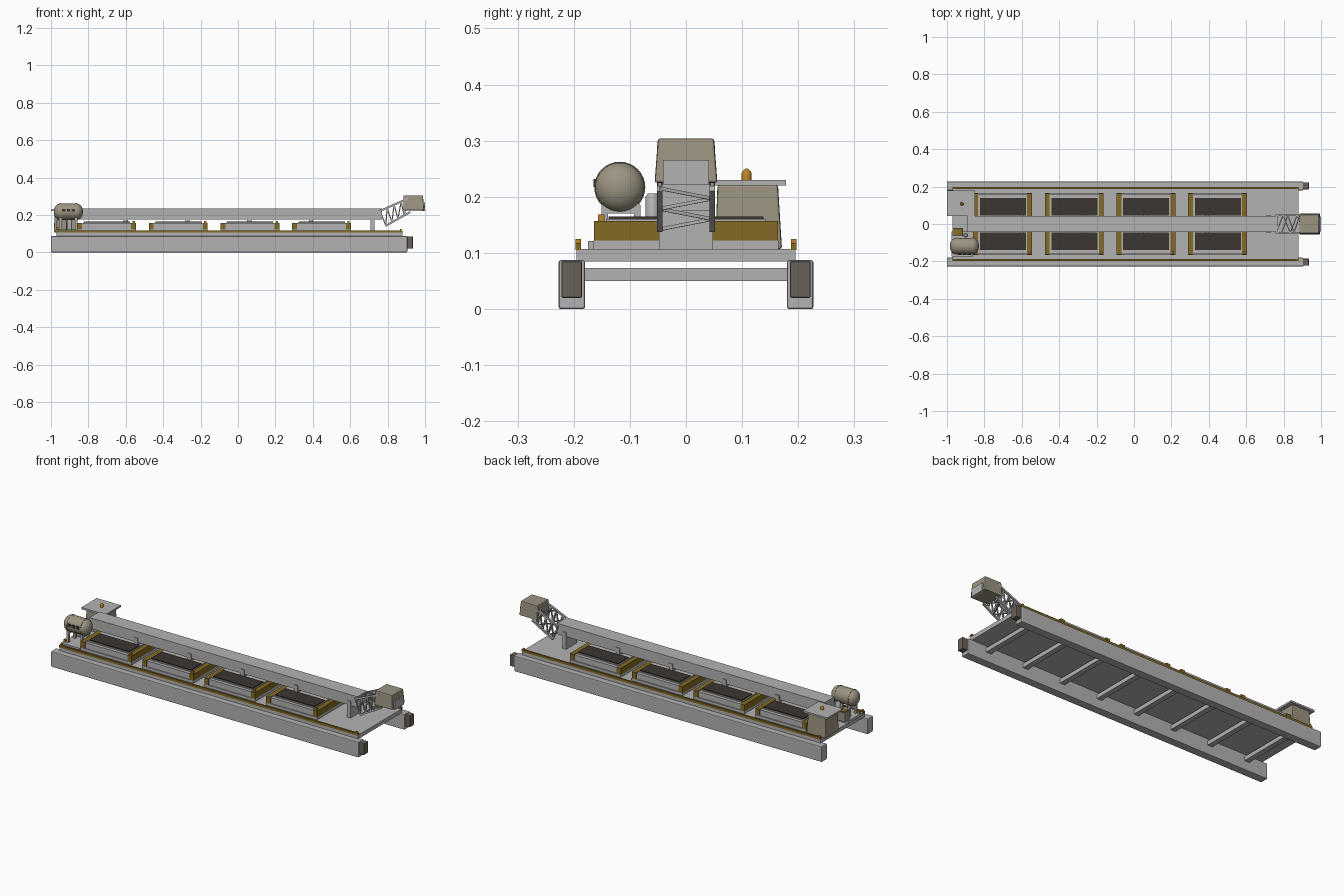
import bpy, bmesh, math
from mathutils import Vector

if "Cube" in bpy.data.objects:
    bpy.data.objects.remove(bpy.data.objects["Cube"])


def mat(name, c):
    m = bpy.data.materials.new(name)
    m.diffuse_color = (*c, 1)
    m.use_nodes = True
    m.node_tree.nodes["Principled BSDF"].inputs["Base Color"].default_value = m.diffuse_color
    return m


GREY = mat("light_grey", (0.45, 0.45, 0.45))
TAN = mat("tan", (0.33, 0.295, 0.22))
YELLOW = mat("dark_yellow", (0.23, 0.145, 0.017))
GRATE = mat("dark_brown", (0.045, 0.037, 0.03))
RUBBER = mat("bumper_brown", (0.14, 0.12, 0.095))
ORANGE = mat("orange", (0.5, 0.23, 0.02))


def finish(name, bm, m, bevel=0):
    bmesh.ops.recalc_face_normals(bm, faces=bm.faces)
    me = bpy.data.meshes.new(name)
    bm.to_mesh(me)
    bm.free()
    me.materials.append(m)
    o = bpy.data.objects.new(name, me)
    bpy.context.collection.objects.link(o)
    if bevel:
        b = o.modifiers.new("bevel", 'BEVEL')
        b.width, b.segments = bevel, 2
    return o


def box(name, x, y, z, m, bevel=0, taper=(0, 0, 0, 0)):
    """Box from ranges; taper pulls in the top at x0, x1, y0, y1."""
    bm = bmesh.new()
    bmesh.ops.create_cube(bm, size=1)
    for v in bm.verts:
        top = v.co.z > 0
        a, b = v.co.x > 0, v.co.y > 0
        v.co = (x[a] + top * (-taper[1] if a else taper[0]),
                y[b] + top * (-taper[3] if b else taper[2]), z[top])
    return finish(name, bm, m, bevel)


def bar(name, p, q, t, m):
    """Square bar between two points."""
    p, q = Vector(p), Vector(q)
    d = q - p
    bm = bmesh.new()
    bmesh.ops.create_cube(bm, size=1)
    bmesh.ops.scale(bm, vec=(t, t, d.length), verts=bm.verts)
    o = finish(name, bm, m)
    o.rotation_mode = 'QUATERNION'
    o.rotation_quaternion = d.to_track_quat('Z', 'Y')
    o.location = (p + q) / 2
    return o


def lathe(name, prof, loc, m, axis='Z', n=32):
    """Revolve (radius, height) points about an axis."""
    bm = bmesh.new()
    rings = []
    for r, h in prof:
        ring = []
        for i in range(n):
            a = 2 * math.pi * i / n
            c, s = r * math.cos(a), r * math.sin(a)
            ring.append(bm.verts.new((h, c, s) if axis == 'X' else (c, s, h)))
        rings.append(ring)
    for A, B in zip(rings, rings[1:]):
        for i in range(n):
            bm.faces.new((A[i], A[(i + 1) % n], B[(i + 1) % n], B[i]))
    bm.faces.new(rings[0])
    bm.faces.new(rings[-1])
    o = finish(name, bm, m)
    o.location = loc
    bpy.context.view_layer.objects.active = o
    o.select_set(True)
    bpy.ops.object.shade_smooth_by_angle(angle=math.radians(35))
    o.select_set(False)
    return o


def pair(s, a, b):
    return tuple(sorted((s * a, s * b)))


# Floats, bumpers and side rails
for s, side in ((-1, "front"), (1, "back")):
    box(side + "_float", (-1, 0.905), pair(s, 0.18, 0.227), (0, 0.087), GREY, 0.004)
    box(side + "_bumper", (0.9, 0.935), pair(s, 0.185, 0.222), (0.02, 0.085), RUBBER, 0.003)
    box(side + "_rail", (-0.97, 0.88), pair(s, 0.187, 0.197), (0.105, 0.118), YELLOW)
    for i, x in enumerate((-0.965, 0.865)):
        box(f"{side}_rail_light_{i}", (x, x + 0.01), pair(s, 0.187, 0.197), (0.118, 0.125), ORANGE)

# Deck and cross beams
box("deck", (-0.97, 0.88), (-0.195, 0.195), (0.085, 0.107), GREY)
for i in range(8):
    x = -0.87 + i * 0.235
    box(f"cross_beam_{i}", (x - 0.015, x + 0.015), (-0.185, 0.185), (0.05, 0.073), GREY)

# Four hatches with yellow ends and grated covers
for i in range(4):
    x = -0.86 + i * 0.383
    box(f"hatch_base_{i}", (x, x + 0.315), (-0.165, 0.165), (0.105, 0.122), GREY)
    box(f"hatch_body_{i}", (x + 0.02, x + 0.295), (-0.16, 0.16), (0.12, 0.154), GREY)
    box(f"hatch_rim_{i}", (x + 0.03, x + 0.285), (-0.142, 0.142), (0.154, 0.16), GREY)
    for j, e in enumerate((x, x + 0.289)):
        box(f"hatch_end_{i}_{j}", (e, e + 0.026), (-0.164, 0.164), (0.12, 0.157), YELLOW)
    box(f"hatch_light_{i}", (x + 0.296, x + 0.308), (-0.157, -0.145), (0.157, 0.168), ORANGE)
    for s in (-1, 1):
        box(f"grate_{i}_{s}", (x + 0.036, x + 0.282), pair(s, 0.045, 0.138), (0.159, 0.165), GRATE)

# Central conveyor and its saddles
box("conveyor_beam", (-0.89, 0.77), (-0.043, 0.043), (0.175, 0.235), GREY)
for i in range(5):
    x = -0.6 + i * 0.33
    box(f"conveyor_saddle_{i}", (x - 0.011, x + 0.011), (-0.048, 0.048), (0.107, 0.2), GREY)

# Sloping lattice boom
N = 4


def chord(k, top, y):
    t = k / N
    a, b = ((0.76, 0.222), (0.91, 0.288)) if top else ((0.79, 0.142), (0.92, 0.215))
    return (a[0] + (b[0] - a[0]) * t, y, a[1] + (b[1] - a[1]) * t)


Y = 0.047
for s in (-Y, Y):
    for top in (0, 1):
        bar(f"boom_chord_{top}_{s}", chord(0, top, s), chord(N, top, s), 0.01, GREY)
    for k in range(N):
        bar(f"boom_post_{k}_{s}", chord(k, 0, s), chord(k, 1, s), 0.006, GREY)
        bar(f"boom_brace_{k}_{s}", chord(k, 0, s), chord(k + 1, 1, s), 0.006, GREY)
for top in (0, 1):
    for k in range(N):
        s = Y if k % 2 else -Y
        bar(f"boom_tie_{top}_{k}", chord(k, top, s), chord(k + 1, top, -s), 0.006, GREY)

# Discharge head
box("discharge_head", (0.885, 0.995), (-0.056, 0.056), (0.225, 0.304), TAN, 0.004, (0, 0.006, 0.006, 0.006))
box("discharge_plate", (0.985, 1.0), (-0.041, 0.041), (0.222, 0.266), GREY)

# Tank with domed ends, bands, plates and legs
R, TY, TZ = 0.044, -0.118, 0.217
prof = []
for k in range(9):
    a = math.radians(4 + 86 * k / 8)
    prof.append((R * math.sin(a), -0.078 + 0.034 * (1 - math.cos(a))))
prof += [(r, -h) for r, h in reversed(prof)]
lathe("tank", prof, (-0.907, TY, TZ), TAN, 'X')
for i, x in enumerate((-0.95, -0.865)):
    lathe(f"tank_band_{i}", [(0.0455, -0.003), (0.0455, 0.003)], (x, TY, TZ), TAN, 'X')
    box(f"tank_cradle_{i}", (x - 0.008, x + 0.008), (-0.15, -0.083), (0.17, 0.188), GREY)
    for y in (-0.145, -0.087):
        box(f"tank_leg_{i}_{y}", (x - 0.006, x + 0.006), (y - 0.006, y + 0.006), (0.118, 0.185), GREY)
for i in range(3):
    x = -0.932 + i * 0.026
    box(f"tank_plate_{i}", (x - 0.009, x + 0.009), (-0.165, -0.157), (0.217, 0.232), GRATE)
box("tank_base", (-0.975, -0.86), (-0.175, -0.04), (0.105, 0.121), GREY)
lathe("pump_cylinder", [(0.012, 0.12), (0.012, 0.2), (0.008, 0.206)], (-0.9, -0.06, 0), GREY, n=20)
box("pump_box", (-0.97, -0.915), (-0.065, -0.022), (0.12, 0.17), TAN, 0.003)
box("pump_box_lid", (-0.965, -0.92), (-0.06, -0.027), (0.17, 0.175), YELLOW)
box("tank_light", (-0.972, -0.96), (-0.157, -0.145), (0.121, 0.135), ORANGE)

# Control cabin with roof and beacon
box("cabin", (-0.985, -0.865), (0.052, 0.171), (0.107, 0.221), TAN, 0.004, (0.006, 0.006, 0.004, 0.007))
box("cabin_roof", (-1.0, -0.85), (0.042, 0.178), (0.22, 0.23), GREY)
lathe("beacon", [(0.009, 0.23), (0.009, 0.242), (0.006, 0.247), (0.002, 0.25)], (-0.92, 0.108, 0), ORANGE, n=20)
